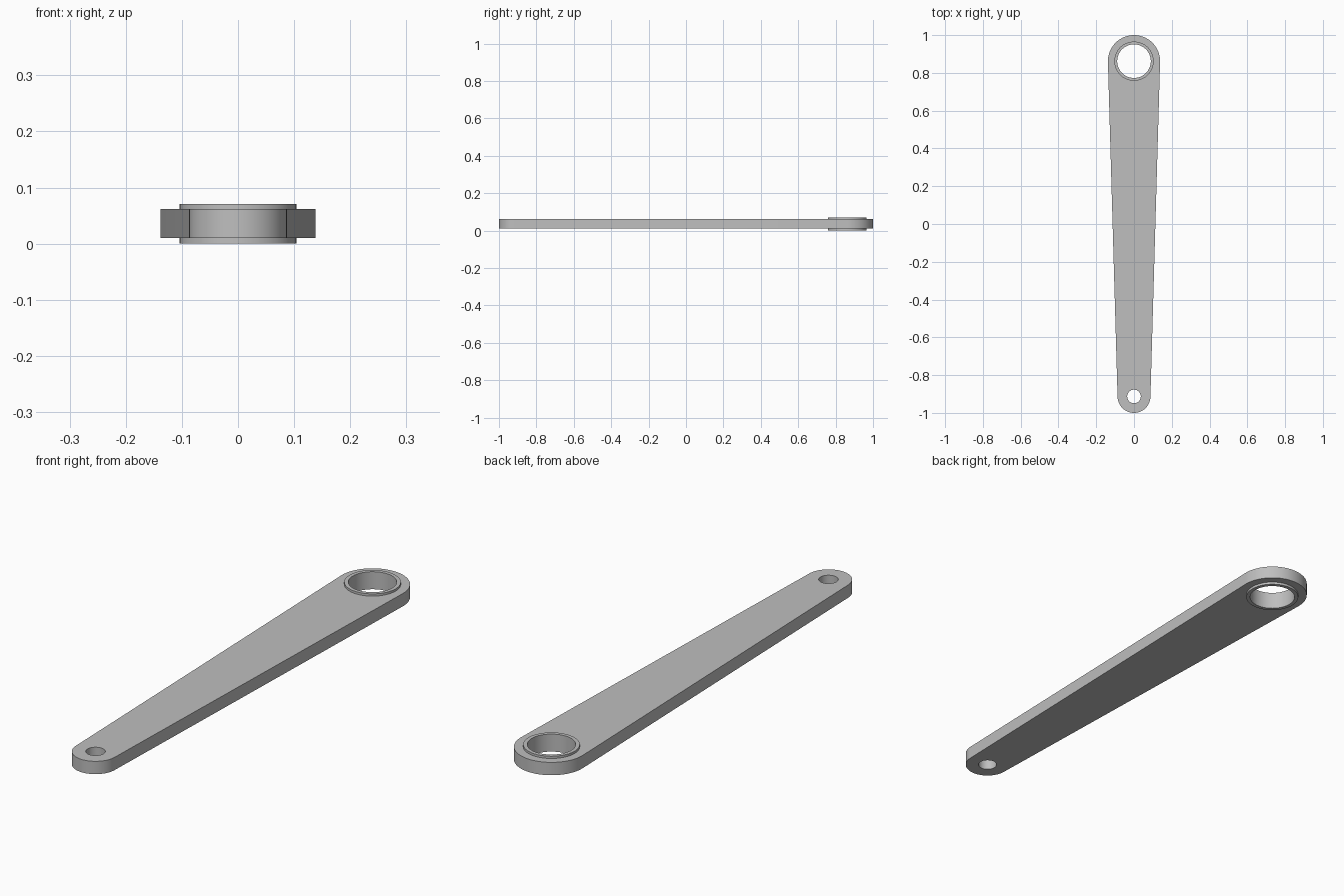
import bpy
import bmesh
from math import sin, cos, pi, asin, radians

if "Cube" in bpy.data.objects:
    bpy.data.objects.remove(bpy.data.objects["Cube"])

BIG_Y, BIG_R = 0.862, 0.138
SMALL_Y, SMALL_R = -0.913, 0.087
BUSH_R, BORE_R, PIN_R = 0.104, 0.089, 0.036

steel = bpy.data.materials.new("grey steel")
steel.use_nodes = True
grey = (0.52, 0.52, 0.52, 1)
steel.diffuse_color = grey
steel.node_tree.nodes["Principled BSDF"].inputs["Base Color"].default_value = grey


def arc(y, r, start, end, steps):
    """Points along an arc centred on x = 0."""
    angles = [start + (end - start) * i / steps for i in range(steps + 1)]
    return [(r * cos(a), y + r * sin(a)) for a in angles]


def circle(y, r, steps=64):
    return arc(y, r, 0, 2 * pi, steps)[:-1]


def plate(name, loops, bottom, top):
    """Flat part: the first loop is the outline, the others are holes."""
    curve = bpy.data.curves.new(name, "CURVE")
    curve.dimensions = "2D"
    curve.fill_mode = "BOTH"
    curve.extrude = (top - bottom) / 2
    for loop in loops:
        spline = curve.splines.new("POLY")
        spline.points.add(len(loop) - 1)
        for point, (x, y) in zip(spline.points, loop):
            point.co = (x, y, 0, 1)
        spline.use_cyclic_u = True
    helper = bpy.data.objects.new(name + " profile", curve)
    bpy.context.collection.objects.link(helper)
    bpy.context.view_layer.update()
    mesh = bpy.data.meshes.new_from_object(
        helper.evaluated_get(bpy.context.evaluated_depsgraph_get()))
    bpy.data.objects.remove(helper)

    # Weld the caps to the walls
    bm = bmesh.new()
    bm.from_mesh(mesh)
    bmesh.ops.remove_doubles(bm, verts=bm.verts, dist=0.0001)
    bmesh.ops.recalc_face_normals(bm, faces=bm.faces)
    bmesh.ops.translate(bm, verts=bm.verts, vec=(0, 0, (top + bottom) / 2))
    bm.to_mesh(mesh)
    bm.free()

    mesh.materials.clear()
    mesh.materials.append(steel)
    obj = bpy.data.objects.new(name, mesh)
    bpy.context.collection.objects.link(obj)
    bpy.ops.object.select_all(action="DESELECT")
    obj.select_set(True)
    bpy.context.view_layer.objects.active = obj
    bpy.ops.object.shade_smooth_by_angle(angle=radians(30))
    return obj


# Tapered arm: two round ends joined by tangent sides
tilt = asin((BIG_R - SMALL_R) / (BIG_Y - SMALL_Y))
outline = (arc(BIG_Y, BIG_R, -tilt, pi + tilt, 40)
           + arc(SMALL_Y, SMALL_R, pi + tilt, 2 * pi - tilt, 40))
plate("arm", [outline, circle(BIG_Y, BUSH_R), circle(SMALL_Y, PIN_R)], 0.01, 0.062)

# Bushing standing slightly proud of both faces
plate("bushing", [circle(BIG_Y, BUSH_R), circle(BIG_Y, BORE_R)], 0, 0.071)
